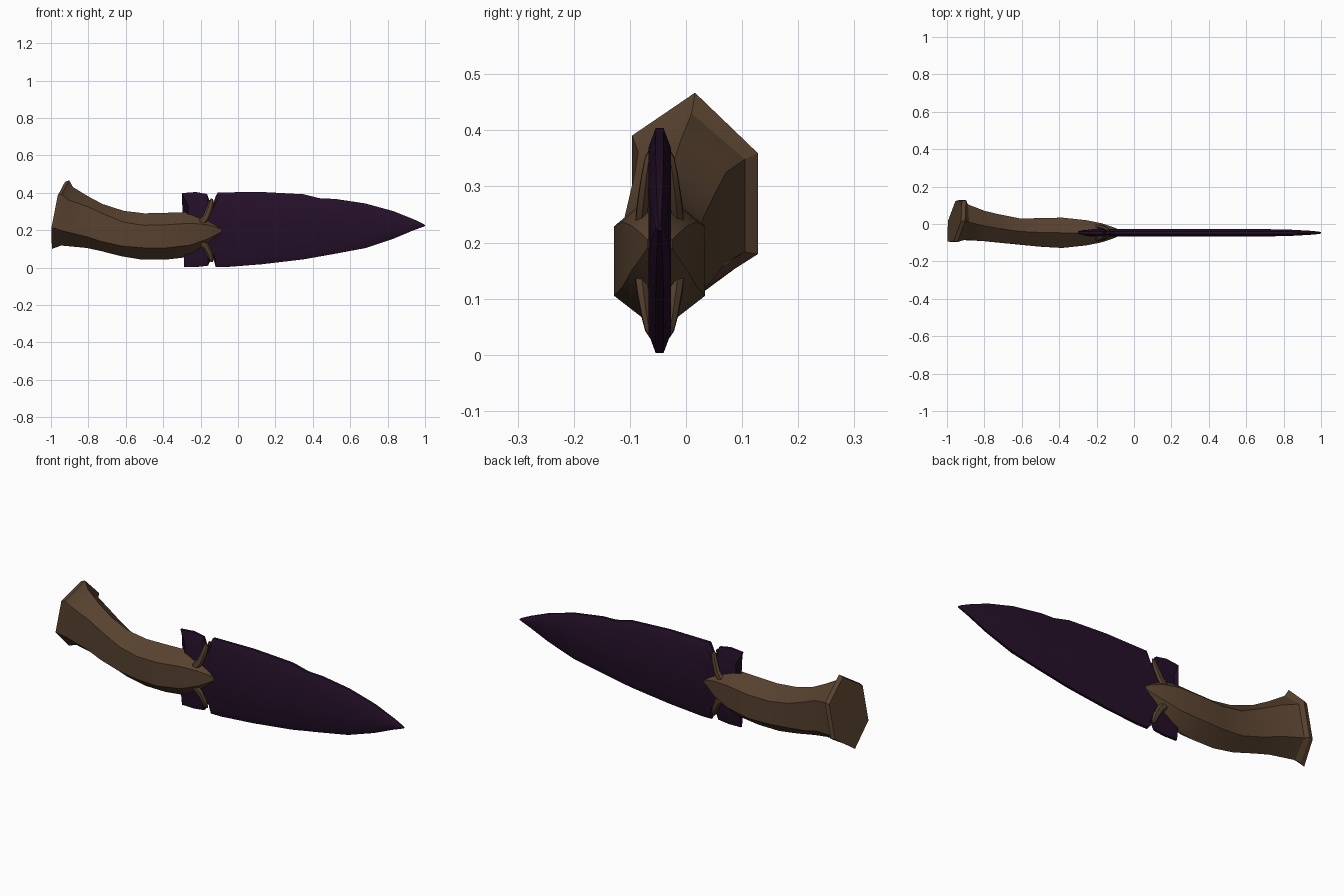
import bpy, bmesh
from mathutils import Vector


def material(name, rgb):
    m = bpy.data.materials.new(name)
    m.diffuse_color = (*rgb, 1)
    return m


WOOD = material("wood", (0.095, 0.053, 0.028))
DARK = material("dark_metal", (0.018, 0.005, 0.022))


def loft(name, rings, mat, angle):
    """Skin equal-length closed rings and cap both ends."""
    bm = bmesh.new()
    vs = [[bm.verts.new(p) for p in r] for r in rings]
    n = len(rings[0])
    for a, b in zip(vs, vs[1:]):
        for i in range(n):
            j = (i + 1) % n
            bm.faces.new((a[i], a[j], b[j], b[i]))
    bm.faces.new(vs[0])
    bm.faces.new(vs[-1])
    bmesh.ops.recalc_face_normals(bm, faces=bm.faces)
    me = bpy.data.meshes.new(name)
    bm.to_mesh(me)
    bm.free()
    ob = bpy.data.objects.new(name, me)
    bpy.context.collection.objects.link(ob)
    me.materials.append(mat)
    bpy.ops.object.select_all(action='DESELECT')
    ob.select_set(True)
    bpy.context.view_layer.objects.active = ob
    bpy.ops.object.shade_smooth_by_angle(angle=angle)
    return ob


BY = -0.047  # blade plane


# Handle: hexagonal rings, with slanted and skewed pommel
def hex_ring(xt, xb, yc, w, zt, zu, zl, zb, skew=0.0):
    pts = []
    for y, z in ((0, zt), (w, zu), (w, zl), (0, zb), (-w, zl), (-w, zu)):
        x = xb + (xt - xb) * (z - zb) / (zt - zb) + skew * y
        pts.append((x, yc + y, z - 0.7 * skew * y))
    return pts


handle = [
    (-0.925, -0.995, 0.015, 0.108, 0.458, 0.370, 0.195, 0.100, 0.2),
    (-0.903, -0.972, 0.016, 0.112, 0.467, 0.375, 0.195, 0.108, 0.2),
    (-0.882, -0.945, 0.010, 0.095, 0.430, 0.355, 0.190, 0.118, 0.1),
    (-0.800, -0.810, -0.010, 0.081, 0.380, 0.325, 0.165, 0.105),
    (-0.725, -0.735, -0.023, 0.076, 0.340, 0.290, 0.140, 0.089),
    (-0.610, -0.620, -0.040, 0.070, 0.303, 0.243, 0.115, 0.060),
    (-0.500, -0.510, -0.045, 0.076, 0.290, 0.226, 0.106, 0.042),
    (-0.380, -0.390, BY, 0.081, 0.293, 0.229, 0.105, 0.042),
    (-0.250, -0.260, BY, 0.067, 0.297, 0.237, 0.120, 0.057),
    (-0.170, -0.170, BY, 0.050, 0.270, 0.230, 0.150, 0.105),
    (-0.115, -0.120, BY, 0.032, 0.240, 0.215, 0.175, 0.155),
    (-0.090, -0.092, BY, 0.022, 0.210, 0.205, 0.190, 0.182),
]
loft("handle", [hex_ring(*r) for r in handle], WOOD, 0.5)


# Blade with notched tail: x top, z top, x bottom, z bottom, bevel depth, bevel dx, scale
def blade_ring(xt, zt, xb, zb, inset, dx=0.0, s=1.0):
    e, h = 0.007 * s, 0.020 * s
    return [(xt, BY - e, zt), (xt, BY + e, zt),
            (xt + dx, BY + h, zt - inset), (xb, BY + h, zb + inset),
            (xb, BY + e, zb), (xb, BY - e, zb),
            (xb, BY - h, zb + inset), (xt + dx, BY - h, zt - inset)]


blade = [
    (-0.300, 0.398, -0.290, 0.003, 0.070, 0.035, 0.7),
    (-0.225, 0.404, -0.220, 0.003, 0.045, 0.010),
    (-0.165, 0.393, -0.160, 0.010, 0.035),
    (-0.150, 0.350, -0.145, 0.045, 0.030),
    (-0.130, 0.350, -0.130, 0.045, 0.030),
    (-0.120, 0.380, -0.120, 0.003, 0.035),
    (-0.108, 0.402, -0.060, 0.003, 0.035),
    (0.130, 0.404, 0.130, 0.018, 0.035),
    (0.350, 0.392, 0.350, 0.044, 0.035),
    (0.440, 0.370, 0.440, 0.060, 0.035),
    (0.520, 0.367, 0.520, 0.074, 0.035),
    (0.680, 0.343, 0.680, 0.104, 0.035),
    (0.830, 0.302, 0.830, 0.154, 0.032, 0, 0.85),
    (0.940, 0.258, 0.940, 0.200, 0.018, 0, 0.55),
    (0.985, 0.237, 0.985, 0.216, 0.008, 0, 0.35),
    (1.000, 0.228, 1.000, 0.222, 0.002, 0, 0.2),
]
loft("blade", [blade_ring(*r) for r in blade], DARK, 0.5)


# Four curved prongs gripping the blade
def prong(name, path, side):
    rings = []
    for k, (x, z, r, off) in enumerate(path):
        a = path[max(k - 1, 0)]
        b = path[min(k + 1, len(path) - 1)]
        t = Vector((b[0] - a[0], 0, b[1] - a[1])).normalized()
        n = Vector((t.z, 0, -t.x))
        c = Vector((x, BY + side * off, z))
        y = Vector((0, side, 0))
        rings.append([c + n * r * u + y * r * 0.6 * v for u, v in
                      ((1, 0), (0.5, 0.87), (-0.5, 0.87),
                       (-1, 0), (-0.5, -0.87), (0.5, -0.87))])
    loft(name, rings, WOOD, 0.6)


upper = [(-0.205, 0.225, 0.020, 0.034), (-0.170, 0.270, 0.019, 0.030),
         (-0.150, 0.320, 0.016, 0.024), (-0.142, 0.352, 0.013, 0.019),
         (-0.140, 0.368, 0.006, 0.014)]
lower = [(-0.205, 0.145, 0.020, 0.034), (-0.170, 0.110, 0.019, 0.030),
         (-0.150, 0.070, 0.016, 0.024), (-0.142, 0.044, 0.013, 0.019),
         (-0.139, 0.030, 0.006, 0.014)]
for side, label in ((-1, "front"), (1, "back")):
    prong("upper_prong_" + label, upper, side)
    prong("lower_prong_" + label, lower, side)
